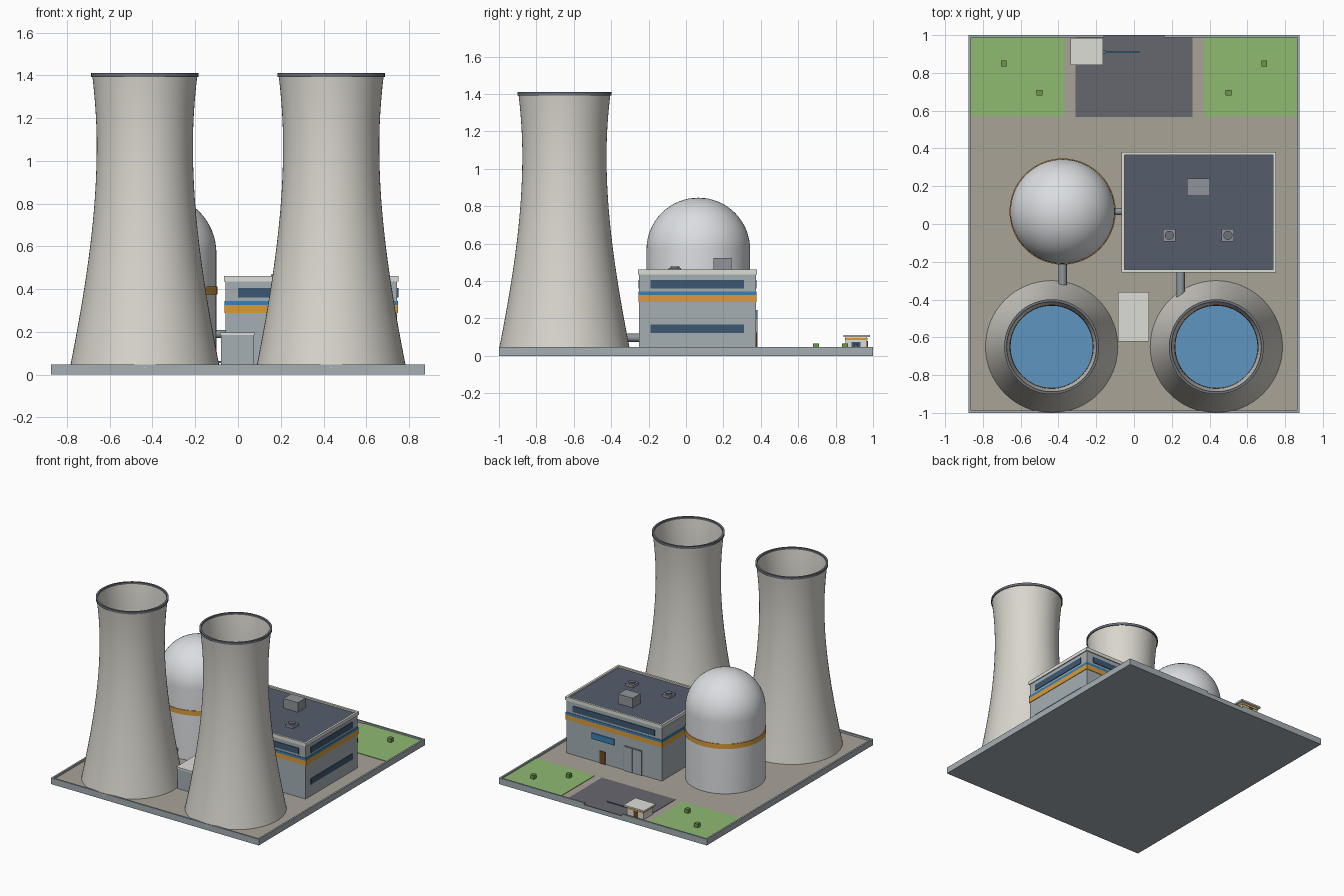
import bpy, math

if "Cube" in bpy.data.objects:
    bpy.data.objects.remove(bpy.data.objects["Cube"])

MATS = {}


def mat(name, hexcol):
    m = bpy.data.materials.new(name)
    rgb = [int(hexcol[i:i + 2], 16) / 255 for i in (0, 2, 4)]
    m.diffuse_color = (*[c ** 2.2 for c in rgb], 1)
    m.use_nodes = True
    m.node_tree.nodes["Principled BSDF"].inputs["Base Color"].default_value = m.diffuse_color
    MATS[name] = m


for n, h in dict(concrete="D8D5CC", steel="A3ADB2", white="DADDE0", paving="A8A296", grass="8DB870",
                 asphalt="66676E", roof="575E6B", glass="3F5872", blue="3A80B8", orange="D89A3C",
                 water="5F93BE", rim="6A7078", brown="70482C", vent="8E9499", cream="DCDCD6",
                 bush="6E9450").items():
    mat(n, h)


def add(name, verts, faces, m, smooth=False):
    me = bpy.data.meshes.new(name)
    me.from_pydata(verts, [], faces)
    me.materials.append(MATS[m])
    ob = bpy.data.objects.new(name, me)
    bpy.context.collection.objects.link(ob)
    if smooth:
        bpy.context.view_layer.objects.active = ob
        ob.select_set(True)
        bpy.ops.object.shade_smooth_by_angle(angle=math.radians(35))
        ob.select_set(False)
    return ob


def box(name, x0, x1, y0, y1, z0, z1, m):
    v = [(x, y, z) for z in (z0, z1) for x, y in ((x0, y0), (x1, y0), (x1, y1), (x0, y1))]
    f = [(3, 2, 1, 0), (4, 5, 6, 7)] + [(i, (i + 1) % 4, (i + 1) % 4 + 4, i + 4) for i in range(4)]
    return add(name, v, f, m)


def frame(name, x0, x1, y0, y1, z0, z1, t, m):
    """Rectangular ring with wall thickness t."""
    v = []
    for z in (z0, z1):
        for d in (0, t):
            v += [(x0 + d, y0 + d, z), (x1 - d, y0 + d, z), (x1 - d, y1 - d, z), (x0 + d, y1 - d, z)]
    f = []
    for i in range(4):
        j = (i + 1) % 4
        f += [(i, j, j + 8, i + 8), (j + 4, i + 4, i + 12, j + 12),
              (i + 8, j + 8, j + 12, i + 12), (j, i, i + 4, j + 4)]
    return add(name, v, f, m)


def lathe(name, profile, x, y, m, seg=64, closed=False):
    """Revolve (r, z) points about a vertical axis; open ends are capped."""
    v = [(x + r * math.cos(2 * math.pi * i / seg), y + r * math.sin(2 * math.pi * i / seg), z)
         for r, z in profile for i in range(seg)]
    n = len(profile)
    f = []
    for k in range(n if closed else n - 1):
        a, b = k * seg, (k + 1) % n * seg
        f += [(a + i, a + (i + 1) % seg, b + (i + 1) % seg, b + i) for i in range(seg)]
    if not closed:
        f += [tuple(reversed(range(seg))), tuple(range((n - 1) * seg, n * seg))]
    return add(name, v, f, m, True)


def pipe(name, x, y, z, r, length, along):
    ob = lathe(name, [(r, -length / 2), (r, length / 2)], 0, 0, "vent", 24)
    ob.location = (x, y, z)
    ob.rotation_euler = (math.pi / 2, 0, 0) if along == "y" else (0, math.pi / 2, 0)


# Site slab with raised curb, open at the back gate
G = 0.03
box("site_slab", -.875, .875, -1, 1, 0, G, "steel")
box("paving", -.862, .862, -.987, .987, G - .01, G + .002, "paving")
C = .047
box("curb_front", -.875, .875, -1, -.987, G, C, "steel")
for s, side in ((-1, "left"), (1, "right")):
    xa, xb = sorted((s * .875, s * .862))
    box("curb_" + side, xa, xb, -.987, .987, G, C, "steel")
    xa, xb = sorted((s * .875, s * .16))
    box("curb_back_" + side, xa, xb, .987, 1, G, C, "steel")
    xa, xb = sorted((s * .862, s * .37))
    box("lawn_" + side, xa, xb, .57, .987, G, .036, "grass")
    for i, (bx, by) in enumerate(((.69, .85), (.5, .695))):
        box(f"bush_{side}_{i}", s * bx - .015, s * bx + .015, by - .015, by + .015, .036, .066, "bush")
box("driveway", -.31, .31, .567, .987, G, .035, "asphalt")
box("driveway_gate", -.16, .16, .987, 1, G, .035, "asphalt")


# Cooling towers: hyperbolic shells with rim and basin water
def tower_r(z):
    c = .87 if z < 1.07 else .75
    return .225 * math.sqrt(1 + ((z - 1.07) / c) ** 2)


T = .008
zs = [G + (1.395 - G) * i / 24 for i in range(25)]
shell = [(tower_r(z), z) for z in zs] + [(tower_r(z) - T, z) for z in reversed(zs)]
rt = tower_r(1.395)
for s, side in ((-1, "left"), (1, "right")):
    x = s * .436
    lathe("cooling_tower_" + side, shell, x, -.65, "concrete", closed=True)
    lathe("tower_rim_" + side, [(rt - T, 1.392), (rt + .006, 1.392), (rt + .006, 1.41), (rt - T, 1.41)],
          x, -.65, "rim", closed=True)
    rw = tower_r(.1) - T / 2
    lathe("basin_water_" + side, [(rw, .09), (rw, .1)], x, -.65, "water")

# Reactor containment: cylinder with hemispherical dome
RX, RY, R = -.378, .066, .277
dome = [(R * math.cos(a), .568 + R * math.sin(a)) for a in [math.pi / 2 * i / 16 for i in range(16)]]
lathe("containment_dome", [(R, G)] + dome + [(.001, .568 + R)], RX, RY, "white")
lathe("containment_band", [(R - .01, .375), (R + .004, .375), (R + .004, .412), (R - .01, .412)],
      RX, RY, "orange", closed=True)

# Connecting pipes
pipe("pipe_reactor_tower", RX, -.285, .096, .022, .2, "y")
pipe("pipe_hall_tower", .247, -.32, .096, .022, .18, "y")
pipe("pipe_reactor_hall", -.08, RY, .19, .019, .1, "x")

# Turbine hall with wrapped colour bands, parapet and roof
X0, X1, Y0, Y1 = -.058, .745, -.25, .373
box("turbine_hall", X0, X1, Y0, Y1, G, .44, "steel")
frame("band_orange", X0 - .004, X1 + .004, Y0 - .004, Y1 + .004, .288, .325, .01, "orange")
frame("band_blue", X0 - .004, X1 + .004, Y0 - .004, Y1 + .004, .325, .344, .01, "blue")
frame("parapet", X0 - .007, X1 + .007, Y0 - .007, Y1 + .007, .435, .461, .016, "cream")
box("hall_roof", X0 + .005, X1 - .005, Y0 + .005, Y1 - .005, .435, .449, "roof")

# Hall windows, sign board, door and loading gate
box("window_front", 0, .69, Y0 - .005, Y0 + .01, .36, .405, "glass")
box("window_back", 0, .69, Y1 - .01, Y1 + .005, .36, .405, "glass")
for n, z0, z1 in (("upper", .36, .406), ("lower", .122, .166)):
    box("window_right_" + n, X1 - .01, X1 + .005, -.19, .31, z0, z1, "glass")
box("sign_board", .34, .53, Y1 - .005, Y1 + .008, .2, .245, "blue")
box("hall_door", .415, .465, Y1 - .005, Y1 + .006, G, .125, "brown")
frame_x = (.11, .26)
box("loading_gate", *frame_x, Y1 - .005, Y1 + .005, G, .22, "vent")
for i in range(2):
    xg = .113 + i * .074
    box(f"gate_panel_{i}", xg, xg + .07, Y1, Y1 + .008, G, .215, "steel")

# Rooftop equipment
box("roof_unit", .28, .402, .147, .242, .445, .522, "vent")
for i, x in enumerate((.187, .497)):
    box(f"vent_base_{i}", x - .033, x + .033, -.093, -.027, .445, .468, "vent")
    lathe(f"vent_fan_{i}", [(.024, .465), (.024, .478)], x, -.06, "rim", 24)

# Service shed between the towers
box("service_shed", -.079, .075, -.616, -.366, G, .187, "steel")
box("shed_roof", -.085, .08, -.622, -.36, .185, .198, "cream")

# Guardhouse and barrier at the gate
box("guardhouse", -.318, -.182, .852, .968, G, .1, "cream")
frame("guardhouse_band", -.321, -.179, .849, .971, .083, .094, .008, "orange")
box("guardhouse_roof", -.335, -.163, .842, .984, .1, .112, "cream")
box("guardhouse_window", -.185, -.178, .885, .932, .047, .073, "glass")
box("guardhouse_door", -.275, -.24, .965, .972, G, .08, "brown")
box("barrier_post", -.168, -.152, .902, .918, G, .068, "rim")
box("barrier_arm", -.165, .03, .906, .914, .055, .063, "blue")
